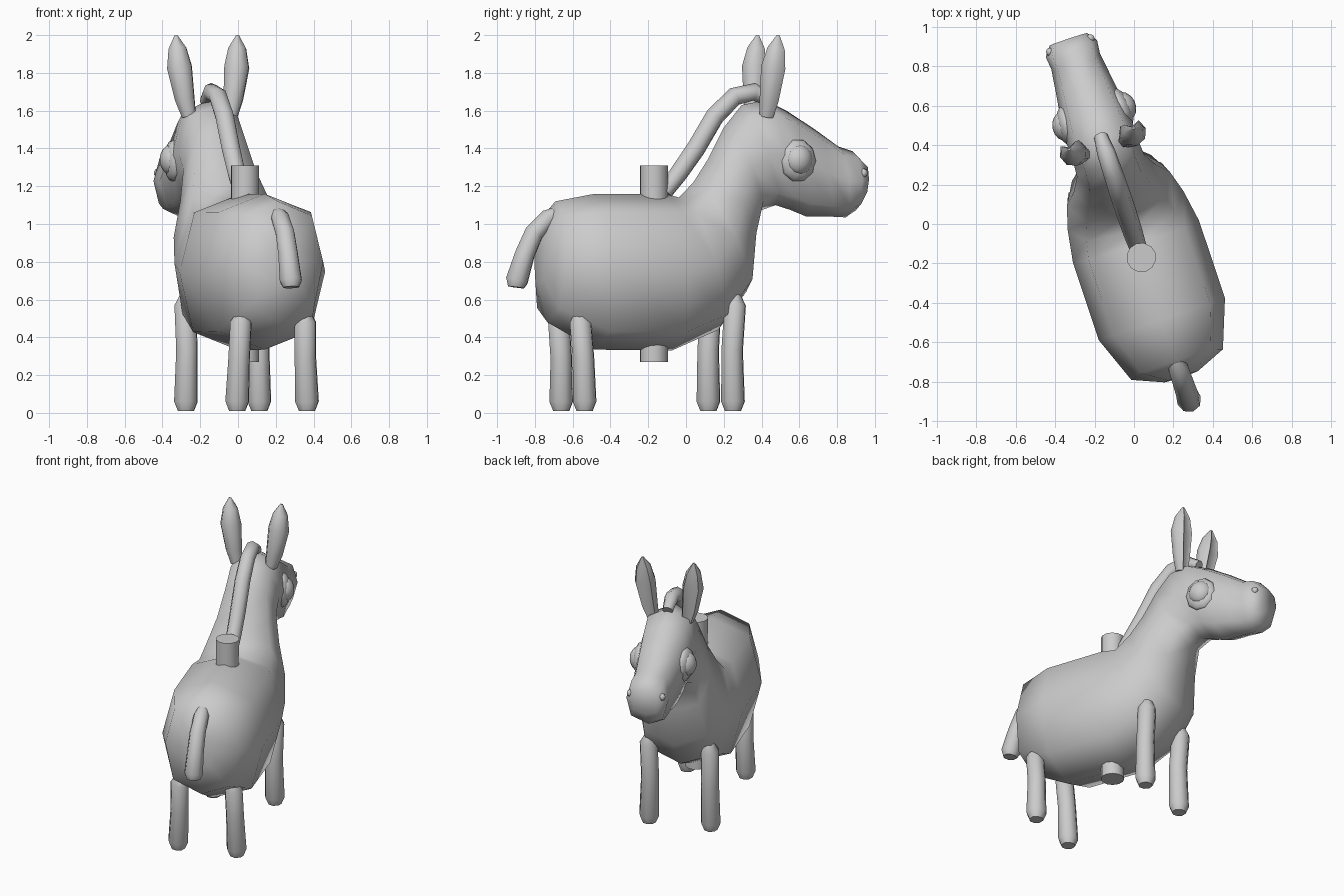
import bpy, bmesh
from math import sin, cos, pi, radians
from mathutils import Vector, Matrix

if "Cube" in bpy.data.objects:
    bpy.data.objects.remove(bpy.data.objects["Cube"])

# Whole animal is turned about the pole; local x = sideways, y = forward
PLACE = Matrix.Translation((0.037, -0.17, 0)) @ Matrix.Rotation(radians(18.5), 4, 'Z')


def finish(name, bm, angle=60):
    bmesh.ops.recalc_face_normals(bm, faces=bm.faces)
    me = bpy.data.meshes.new(name)
    bm.to_mesh(me)
    bm.free()
    me.shade_smooth()
    me.set_sharp_from_angle(angle=radians(angle))
    ob = bpy.data.objects.new(name, me)
    ob.matrix_world = PLACE
    bpy.context.collection.objects.link(ob)
    return ob


def skin(name, rings, angle=60):
    bm = bmesh.new()
    vr = [[bm.verts.new(p) for p in r] for r in rings]
    n = len(vr[0])
    for a, b in zip(vr, vr[1:]):
        for i in range(n):
            j = (i + 1) % n
            bm.faces.new((a[i], a[j], b[j], b[i]))
    bm.faces.new(vr[0])
    bm.faces.new(vr[-1])
    return finish(name, bm, angle)


def tube(name, pts, radii, sides=8, dent=None):
    pts = [Vector(p) for p in pts]
    rings = []
    for k, (p, r) in enumerate(zip(pts, radii)):
        t = (pts[min(k + 1, len(pts) - 1)] - pts[max(k - 1, 0)]).normalized()
        u = (Vector((1, 0, 0)) - t * t.x).normalized()
        v = t.cross(u)
        ring = []
        for i in range(sides):
            a = 2 * pi * i / sides
            f = 0.35 if i == dent else 1
            ring.append(p + (u * cos(a) + v * sin(a)) * r * f)
        rings.append(ring)
    return skin(name, rings)


def ball(name, loc, size, tilt=0, seg=10):
    bm = bmesh.new()
    m = (Matrix.Translation(loc) @ Matrix.Rotation(tilt, 4, 'Z')
         @ Matrix.Diagonal((*size, 1)) @ Matrix.Rotation(pi / 2, 4, 'Y'))
    bmesh.ops.create_uvsphere(bm, u_segments=seg, v_segments=8, radius=1, matrix=m)
    return finish(name, bm)


# Body, neck and head: (top y, top z, bottom y, bottom z, half width)
sections = [
    (-.635, .92, -.64, .68, .09), (-.55, 1.12, -.595, .48, .245),
    (-.33, 1.16, -.33, .335, .337), (.07, 1.16, .10, .33, .337),
    (.14, 1.14, .36, .44, .31), (.22, 1.22, .515, .64, .275),
    (.30, 1.34, .545, .90, .22), (.39, 1.51, .59, 1.07, .18),
    (.49, 1.63, .68, 1.10, .172), (.62, 1.655, .76, 1.075, .177),
    (.74, 1.60, .85, 1.04, .165), (.90, 1.50, .97, 1.04, .145),
    (1.03, 1.41, 1.07, 1.035, .13), (1.11, 1.385, 1.125, 1.07, .137),
    (1.17, 1.32, 1.165, 1.15, .10),
]
rings = []
for ty, tz, by, bz, w in sections:
    ring = []
    for i in range(8):
        a = i * pi / 4
        f = 1.08 if i % 2 else 1.0
        c, s = cos(a) * f, sin(a) * f
        ring.append((w * s, (ty + by) / 2 + (ty - by) / 2 * c,
                     (tz + bz) / 2 + (tz - bz) / 2 * c))
    rings.append(ring)
skin("body_and_head", rings, 80)

# Paired parts
for side, m in (("left", -1), ("right", 1)):
    tube("front_leg_" + side,
         [(m * .20, .385, .63), (m * .205, .385, .57), (m * .20, .37, .33),
          (m * .205, .373, .06), (m * .205, .373, .01)],
         [.03, .06, .06, .066, .045])
    tube("back_leg_" + side,
         [(m * .175, -.475, .53), (m * .18, -.47, .48), (m * .185, -.455, .29),
          (m * .195, -.452, .06), (m * .195, -.452, .01)],
         [.03, .06, .06, .066, .045])
    tube("ear_" + side,
         [(m * .115, .59, 1.57), (m * .135, .60, 1.66), (m * .16, .615, 1.83),
          (m * .167, .628, 1.93), (m * .172, .637, 2.0)],
         [.04, .055, .07, .05, .008], dent=2)
    ball("eye_rim_" + side, (m * .145, .755, 1.335), (.05, .105, .115), m * .12, 10)
    ball("eyeball_" + side, (m * .155, .755, 1.34), (.065, .078, .083), m * .12, 12)
    ball("nostril_" + side, (m * .108, 1.135, 1.27), (.02, .022, .024), 0, 8)

# Mane along the back of the neck
tube("mane",
     [(0, .06, 1.17), (0, .14, 1.27), (0, .235, 1.40), (0, .34, 1.57),
      (0, .45, 1.675), (0, .56, 1.70), (0, .65, 1.65)],
     [.045, .05, .052, .052, .05, .047, .035])

# Tail
tube("tail",
     [(0, -.53, 1.06), (0, -.59, 1.03), (0, -.67, .95), (0, -.72, .84),
      (0, -.765, .70), (0, -.77, .665)],
     [.035, .05, .053, .055, .062, .045])

# Carousel pole through the body
tube("pole", [(0, 0, .27), (0, 0, 1.31)], [.075, .075], 12)
